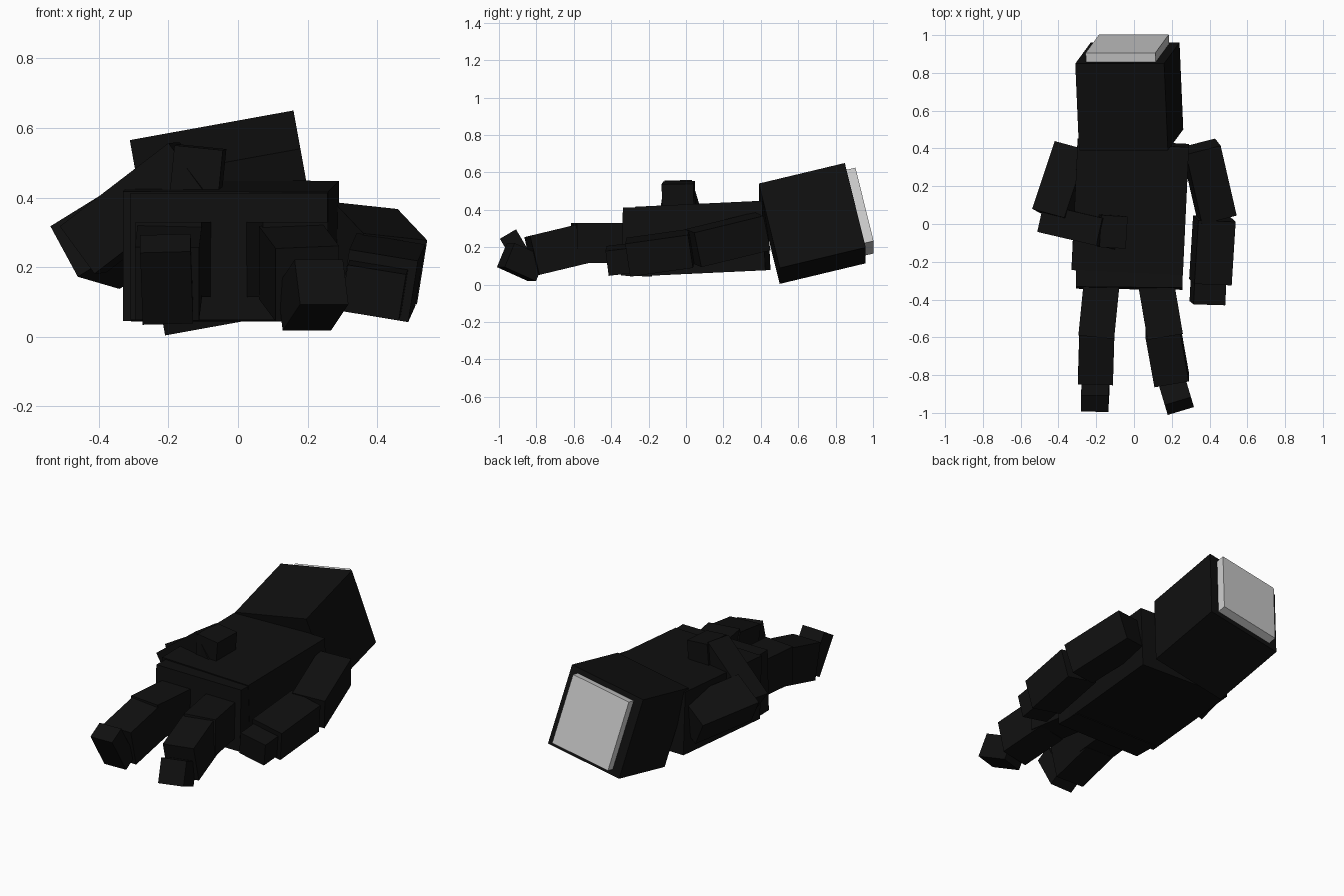
import bpy
from mathutils import Vector, Matrix

if "Cube" in bpy.data.objects:
    bpy.data.objects.remove(bpy.data.objects["Cube"], do_unlink=True)


def material(name, rgb, rough=0.8):
    m = bpy.data.materials.new(name)
    m.use_nodes = True
    colour = (*rgb, 1.0)
    m.diffuse_color = colour
    bsdf = m.node_tree.nodes["Principled BSDF"]
    bsdf.inputs["Base Color"].default_value = colour
    bsdf.inputs["Roughness"].default_value = rough
    return m


black = material("near_black", (0.005, 0.005, 0.005))
pale = material("pale_grey", (0.62, 0.62, 0.62))


def block(name, centre, size, along=(0, 1, 0), across=(1, 0, 0), mat=black):
    """Box whose length follows `along` and whose width leans to `across`.
    Size is (width, length, depth)."""
    v = Vector(along).normalized()
    u = Vector(across)
    u = (u - v * u.dot(v)).normalized()
    w = u.cross(v)
    bpy.ops.mesh.primitive_cube_add(size=1)
    ob = bpy.context.object
    ob.name = name
    rot = Matrix((u, v, w)).transposed().to_4x4()
    ob.matrix_world = Matrix.Translation(centre) @ rot @ Matrix.Diagonal((*size, 1))
    ob.data.materials.append(mat)
    return ob


# Head, tilted and rolled, with a pale plate on the crown
head_along, head_across = (-0.02, 0.46, 0.11), (0.47, 0, 0.085)
block("head", (-0.025, 0.675, 0.327), (0.478, 0.473, 0.472), head_along, head_across)
block("crown_plate", (-0.035, 0.93, 0.39), (0.375, 0.05, 0.41),
      head_along, head_across, pale)

# Trunk
block("torso", (-0.02, 0.09, 0.247), (0.59, 0.68, 0.372), (0.032, 0.68, 0.032))
block("pelvis", (-0.025, -0.26, 0.228), (0.565, 0.16, 0.365), (0.01, 1, -0.03))

# Right arm, folded over the belly
block("right_upper_arm", (-0.355, 0.216, 0.28), (0.205, 0.38, 0.17),
      (0.12, 0.36, -0.035), (0.17, -0.046, 0.105))
block("right_forearm", (-0.29, -0.015, 0.37), (0.15, 0.40, 0.17),
      (0.3, -0.07, 0.23), (0.2, 1, 0))
block("right_hand", (-0.115, -0.04, 0.475), (0.14, 0.17, 0.14),
      (0.06, 1, 0.02), (1, 0, -0.1))

# Left arm, resting at the side
block("left_upper_arm", (0.395, 0.225, 0.24), (0.19, 0.39, 0.19),
      (-0.085, 0.37, 0.09), (1, 0, -0.16))
block("left_forearm", (0.415, -0.14, 0.17), (0.20, 0.34, 0.18),
      (0.02, 0.32, 0.045), (1, 0, -0.16))
block("left_hand", (0.392, -0.35, 0.135), (0.17, 0.14, 0.135),
      (0.05, 1, 0.12), (1, 0, -0.16))

# Legs, slightly spread and bent
block("right_thigh", (-0.185, -0.45, 0.222), (0.19, 0.30, 0.215), (0.1, 1, 0))
block("left_thigh", (0.14, -0.45, 0.222), (0.19, 0.30, 0.215), (-0.17, 1, 0))
block("right_shin", (-0.2, -0.69, 0.185), (0.185, 0.28, 0.215), (0.03, 1, 0.24))
block("left_shin", (0.175, -0.69, 0.185), (0.185, 0.28, 0.215), (-0.18, 1, 0.24))

# Feet
block("right_foot", (-0.205, -0.89, 0.165), (0.145, 0.24, 0.10), (0.03, 0.5, -0.85))
block("left_foot", (0.215, -0.88, 0.12), (0.145, 0.19, 0.14),
      (-0.3, 1, -0.45), (1, 0.3, 0))
